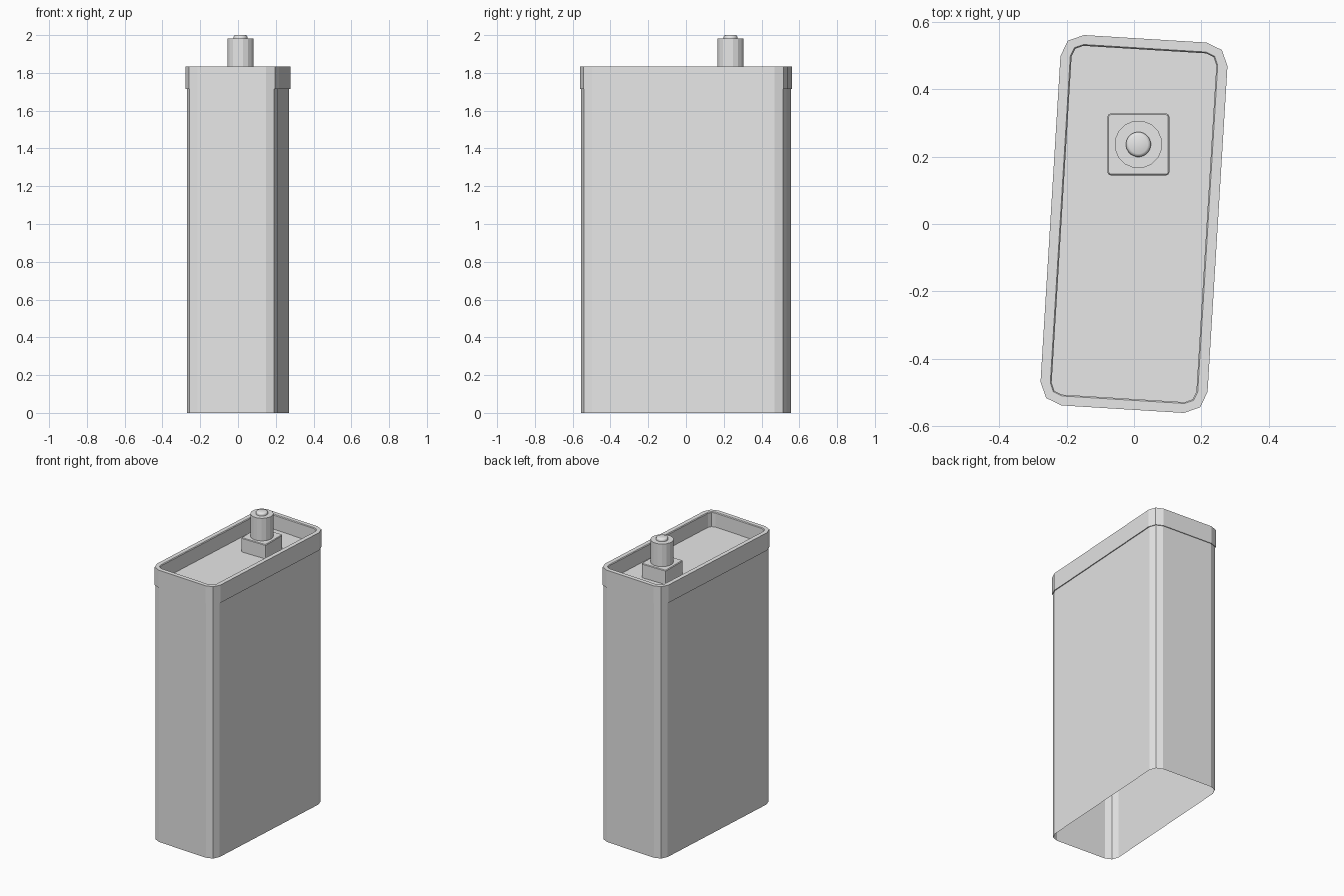
import bpy
import bmesh
from math import cos, sin, pi, radians

cube = bpy.data.objects.get("Cube")
if cube:
    bpy.data.objects.remove(cube, do_unlink=True)

# One plain grey for the whole model
grey = bpy.data.materials.new("light_grey")
grey.use_nodes = True
grey.diffuse_color = (0.8, 0.8, 0.8, 1)
grey.node_tree.nodes["Principled BSDF"].inputs["Base Color"].default_value = (0.8, 0.8, 0.8, 1)

TURN = radians(-3.5)      # the case stands slightly turned
VALVE = (0.013, 0.236)    # centre of the valve


def rounded_rect(half_x, half_y, radius, z, steps=2):
    """Outline of a rectangle whose corners are made of a few flats."""
    points = []
    for i, (sx, sy) in enumerate([(1, 1), (-1, 1), (-1, -1), (1, -1)]):
        for k in range(steps + 1):
            a = (i + k / steps) * pi / 2
            points.append((sx * (half_x - radius) + radius * cos(a),
                           sy * (half_y - radius) + radius * sin(a), z))
    return points


def circle(radius, z, sides):
    return [(radius * cos(2 * pi * (k + 0.5) / sides),
             radius * sin(2 * pi * (k + 0.5) / sides), z) for k in range(sides)]


def loft(name, rings, cap_start=False, cap_end=True, centre=(0, 0), turn=0):
    """Skin a stack of outlines that all have the same number of points."""
    bm = bmesh.new()
    loops = [[bm.verts.new(p) for p in ring] for ring in rings]
    count = len(loops[0])
    for low, high in zip(loops, loops[1:]):
        for k in range(count):
            n = (k + 1) % count
            bm.faces.new((low[k], low[n], high[n], high[k]))
    if cap_start:
        bm.faces.new(loops[0][::-1])
    if cap_end:
        bm.faces.new(loops[-1])
    mesh = bpy.data.meshes.new(name)
    bm.to_mesh(mesh)
    bm.free()
    mesh.materials.append(grey)
    obj = bpy.data.objects.new(name, mesh)
    obj.location = (centre[0], centre[1], 0)
    obj.rotation_euler.z = turn
    bpy.context.collection.objects.link(obj)
    return obj


# Thin case wall, open underneath
loft("case_wall", [rounded_rect(0.242, 0.545, 0.06, z) for z in (0, 1.715)],
     cap_end=False, turn=TURN)

# Rim band with a sunken tray floor
loft("rim_tray", [
    rounded_rect(0.242, 0.545, 0.06, 1.715),
    rounded_rect(0.248, 0.55, 0.066, 1.715),
    rounded_rect(0.248, 0.55, 0.066, 1.835),
    rounded_rect(0.219, 0.522, 0.037, 1.835),
    rounded_rect(0.215, 0.518, 0.033, 1.83),
    rounded_rect(0.215, 0.518, 0.033, 1.735),
], turn=TURN)

# Valve: square base, round post and rounded button
loft("valve_base", [
    rounded_rect(0.092, 0.092, 0.01, 1.735),
    rounded_rect(0.092, 0.092, 0.01, 1.826),
    rounded_rect(0.088, 0.088, 0.006, 1.83),
], centre=VALVE)
loft("valve_post", [circle(0.071, z, 16) for z in (1.83, 1.982)], centre=VALVE)
button = loft("valve_button", [
    circle(0.037, 1.982, 24),
    circle(0.037, 1.991, 24),
    circle(0.034, 1.997, 24),
    circle(0.028, 2.0, 24),
], centre=VALVE)

# Smooth only the button
for o in bpy.context.selected_objects:
    o.select_set(False)
button.select_set(True)
bpy.context.view_layer.objects.active = button
bpy.ops.object.shade_smooth_by_angle(angle=radians(40))
